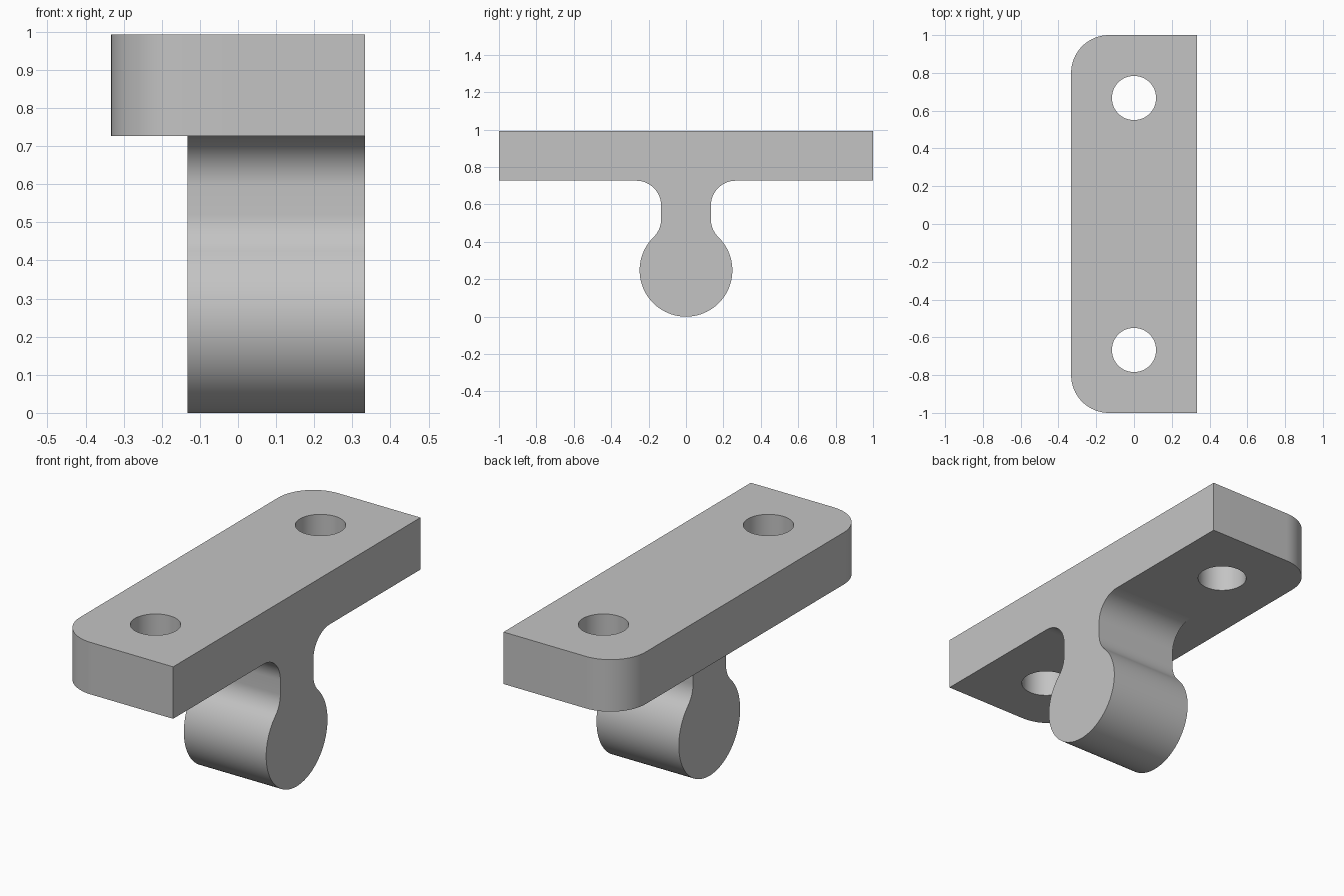
import bpy, bmesh
from math import cos, sin, pi, asin, sqrt, radians
from mathutils import Matrix

cube = bpy.data.objects.get("Cube")
if cube:
    bpy.data.objects.remove(cube, do_unlink=True)

grey = bpy.data.materials.new("plain_grey")
grey.use_nodes = True
grey.diffuse_color = (0.55, 0.55, 0.55, 1)
grey.node_tree.nodes["Principled BSDF"].inputs["Base Color"].default_value = (0.55, 0.55, 0.55, 1)


def arc(cx, cy, r, a0, a1, n):
    """Points along an arc, both ends included."""
    return [(cx + r * cos(a0 + (a1 - a0) * i / n),
             cy + r * sin(a0 + (a1 - a0) * i / n)) for i in range(n + 1)]


def extrude_outline(name, loops, depth, matrix):
    """Fill closed loops (inner ones become holes) and extrude them to a solid."""
    curve = bpy.data.curves.new(name + "_outline", 'CURVE')
    curve.dimensions = '2D'
    curve.fill_mode = 'BOTH'
    curve.extrude = depth / 2
    for pts in loops:
        spline = curve.splines.new('POLY')
        spline.points.add(len(pts) - 1)
        for p, (x, y) in zip(spline.points, pts):
            p.co = (x, y, 0, 1)
        spline.use_cyclic_u = True
    helper = bpy.data.objects.new(name + "_outline", curve)
    bpy.context.collection.objects.link(helper)
    deps = bpy.context.evaluated_depsgraph_get()
    mesh = bpy.data.meshes.new_from_object(helper.evaluated_get(deps))
    bpy.data.objects.remove(helper, do_unlink=True)

    bm = bmesh.new()
    bm.from_mesh(mesh)
    bmesh.ops.remove_doubles(bm, verts=bm.verts, dist=1e-5)
    bm.transform(matrix)
    bmesh.ops.recalc_face_normals(bm, faces=bm.faces)
    bm.to_mesh(mesh)
    bm.free()
    mesh.name = name
    mesh.materials.clear()
    mesh.materials.append(grey)
    obj = bpy.data.objects.new(name, mesh)
    bpy.context.collection.objects.link(obj)
    bpy.ops.object.select_all(action='DESELECT')
    obj.select_set(True)
    bpy.context.view_layer.objects.active = obj
    bpy.ops.object.shade_smooth_by_angle(angle=radians(30))
    return obj


W, TOP, UNDER = 0.333, 0.993, 0.727

# Mounting plate: two rounded corners on one side, two bolt holes
R = 0.2
outline = ([(W, -1), (W, 1)]
           + arc(-W + R, 1 - R, R, pi / 2, pi, 16)
           + arc(-W + R, -1 + R, R, pi, 1.5 * pi, 16))
holes = [arc(0, y, 0.117, 0, 2 * pi, 48)[:-1] for y in (-0.667, 0.667)]
extrude_outline("mounting_plate", [outline] + holes, TOP - UNDER,
                Matrix.Translation((0, 0, (TOP + UNDER) / 2)))

# Hanger: round bar on a neck, filleted into bar and plate
BAR, NECK, F = 0.248, 0.133, 0.133
tilt = asin((NECK + F) / (BAR + F))
low_z = BAR + sqrt((BAR + F) ** 2 - (NECK + F) ** 2)
half = (arc(0, BAR, BAR, -pi / 2, pi / 2 - tilt, 36)
        + arc(NECK + F, low_z, F, 1.5 * pi - tilt, pi, 10)[1:]
        + arc(NECK + F, UNDER - F, F, pi, pi / 2, 16))
profile = half + [(-y, z) for y, z in reversed(half[1:])]
x0 = -0.133
to_world = Matrix(((0, 0, 1, (x0 + W) / 2), (1, 0, 0, 0), (0, 1, 0, 0), (0, 0, 0, 1)))
extrude_outline("hanger_bar", [profile], W - x0, to_world)
